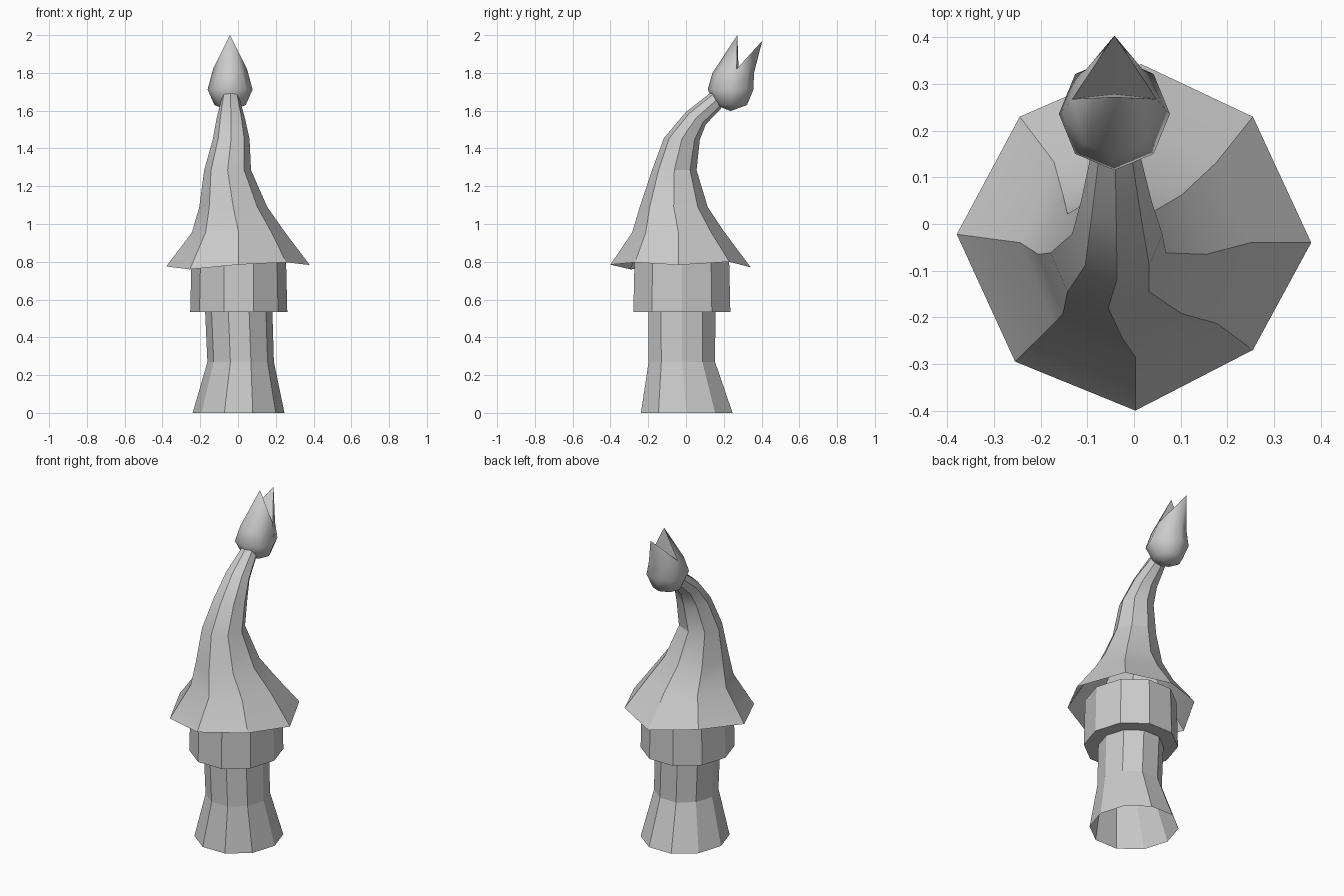
import bpy, math

if "Cube" in bpy.data.objects:
    bpy.data.objects.remove(bpy.data.objects["Cube"])

def ring(cx, cy, z, rx, ry, n, start, tilt=0):
    """Ring of n points; tilt (degrees) raises the front edge."""
    t = math.radians(tilt)
    pts = []
    for i in range(n):
        a = math.radians(start + 360 * i / n)
        y = ry * math.sin(a)
        pts.append((cx + rx * math.cos(a), cy + y * math.cos(t), z - y * math.sin(t)))
    return pts

def bridge(count, n):
    """Quads between consecutive rings."""
    return [(r*n + i, r*n + (i+1) % n, (r+1)*n + (i+1) % n, (r+1)*n + i)
            for r in range(count - 1) for i in range(n)]

def make(name, verts, faces, angle=None):
    me = bpy.data.meshes.new(name)
    me.from_pydata(verts, [], faces)
    me.update()
    ob = bpy.data.objects.new(name, me)
    bpy.context.collection.objects.link(ob)
    if angle:
        bpy.ops.object.select_all(action='DESELECT')
        ob.select_set(True)
        bpy.context.view_layer.objects.active = ob
        bpy.ops.object.shade_smooth_by_angle(angle=math.radians(angle))
    return ob

# Open-bottomed flared stem with the wider collar stepped out above it
stem = [(0.003, 0.004, 0, 0.243, 0.255), (0.014, -0.022, 0.27, 0.176, 0.185),
        (0.004, -0.022, 0.535, 0.178, 0.187), (0.004, -0.022, 0.535, 0.257, 0.27),
        (0.004, -0.022, 0.82, 0.25, 0.263)]
verts = [p for s in stem for p in ring(*s, 10, -72)]
make("stem_and_collar", verts, bridge(len(stem), 10))

# Eight-sided bent hood with an uneven flared brim
brim = [(0.003, -0.40, 0.785), (0.255, -0.27, 0.797), (0.38, -0.04, 0.783),
        (0.255, 0.23, 0.80), (0.015, 0.343, 0.77), (-0.245, 0.23, 0.80),
        (-0.38, -0.022, 0.775), (-0.255, -0.295, 0.76)]
hood = [(0.003, -0.04, 0.955, 0.247, 0.245, 0), (-0.025, -0.065, 1.09, 0.18, 0.18, 0),
        (-0.055, -0.062, 1.285, 0.124, 0.118, 0), (-0.036, -0.022, 1.45, 0.097, 0.095, 3),
        (-0.038, 0.052, 1.56, 0.075, 0.062, 32), (-0.04, 0.16, 1.655, 0.05, 0.05, 58)]
verts = list(brim)
for cx, cy, z, rx, ry, tilt in hood:
    verts += ring(cx, cy, z, rx, ry, 8, -90, tilt)
make("bent_hood", verts, bridge(len(hood) + 1, 8), 25)

# Bulb with two pointed petals and a notch between them
bulb = [(-0.042, 0.24, 1.63, 0.083, 0.083), (-0.042, 0.236, 1.712, 0.119, 0.121),
        (-0.042, 0.25, 1.80, 0.09, 0.11)]
verts = [p for b in bulb for p in ring(*b, 8, -90)]
for i in (18, 22):                                   # side points of the notch
    verts[i] = (verts[i][0], 0.268, 1.82)
verts += [(-0.042, 0.236, 1.598), (-0.042, 0.272, 2.0),
          (-0.042, 0.404, 1.97), (-0.042, 0.278, 1.825)]
base, front, back, notch = 24, 25, 26, 27
faces = bridge(3, 8) + [((i + 1) % 8, i, base) for i in range(8)]
for first, tip in ((6, front), (2, back)):
    faces += [(16 + (first + k) % 8, 16 + (first + k + 1) % 8, tip) for k in range(4)]
    faces += [(16 + (first + 4) % 8, notch, tip), (notch, 16 + first, tip)]
make("forked_bulb", verts, faces, 60)
